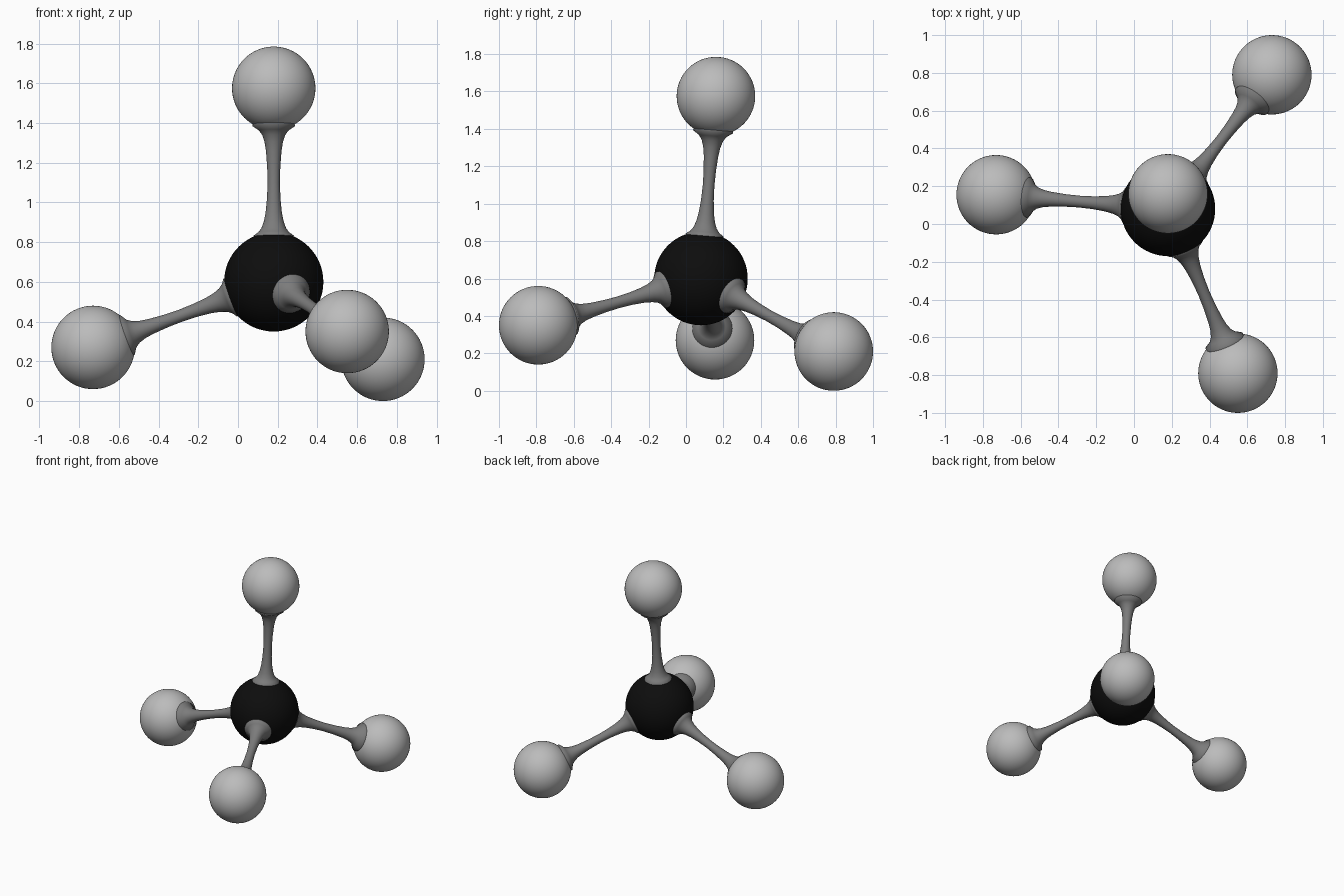
import bpy, bmesh, math
from mathutils import Vector

if "Cube" in bpy.data.objects:
    bpy.data.objects.remove(bpy.data.objects["Cube"])


def material(name, v):
    m = bpy.data.materials.new(name)
    m.diffuse_color = (v, v, v, 1)
    m.use_nodes = True
    m.node_tree.nodes["Principled BSDF"].inputs["Base Color"].default_value = m.diffuse_color
    return m


black = material("black", 0.004)
light_grey = material("light grey", 0.5)
dark_grey = material("dark grey", 0.2)


def finish(name, bm, mat):
    bmesh.ops.recalc_face_normals(bm, faces=bm.faces)
    me = bpy.data.meshes.new(name)
    bm.to_mesh(me)
    bm.free()
    me.materials.append(mat)
    for p in me.polygons:
        p.use_smooth = True
    ob = bpy.data.objects.new(name, me)
    bpy.context.collection.objects.link(ob)
    return ob


def ball(name, centre, radius, mat):
    bm = bmesh.new()
    bmesh.ops.create_uvsphere(bm, u_segments=64, v_segments=32, radius=radius)
    finish(name, bm, mat).location = centre


# Bond profile: distance from the centre ball, radius (flared at both ends)
PROFILE = [(0.215, 0.098), (0.234, 0.101), (0.250, 0.078), (0.272, 0.062),
           (0.305, 0.050), (0.350, 0.041), (0.42, 0.034), (0.50, 0.031),
           (0.58, 0.033), (0.66, 0.039), (0.705, 0.046), (0.74, 0.057),
           (0.765, 0.074), (0.787, 0.107), (0.805, 0.104)]


def bond(name, start, end):
    bm = bmesh.new()
    n, rings = 40, []
    for d, r in PROFILE:
        rings.append([bm.verts.new((r * math.cos(2 * math.pi * i / n),
                                    r * math.sin(2 * math.pi * i / n), d))
                      for i in range(n)])
    for a, b in zip(rings, rings[1:]):
        for i in range(n):
            j = (i + 1) % n
            bm.faces.new((a[i], a[j], b[j], b[i]))
    ob = finish(name, bm, dark_grey)
    ob.location = start
    ob.rotation_mode = 'QUATERNION'
    ob.rotation_quaternion = (end - start).to_track_quat('Z', 'Y')


# Centre ball
centre = Vector((0.18, 0.08, 0.60))
ball("centre_ball", centre, 0.25, black)

# Four outer balls, each with its bond
outer = {"top": (0.18, 0.16, 1.575), "left": (-0.73, 0.155, 0.27),
         "front": (0.55, -0.79, 0.35), "back": (0.73, 0.79, 0.21)}
for side, pos in outer.items():
    pos = Vector(pos)
    ball(side + "_ball", pos, 0.21, light_grey)
    bond(side + "_bond", centre, pos)
